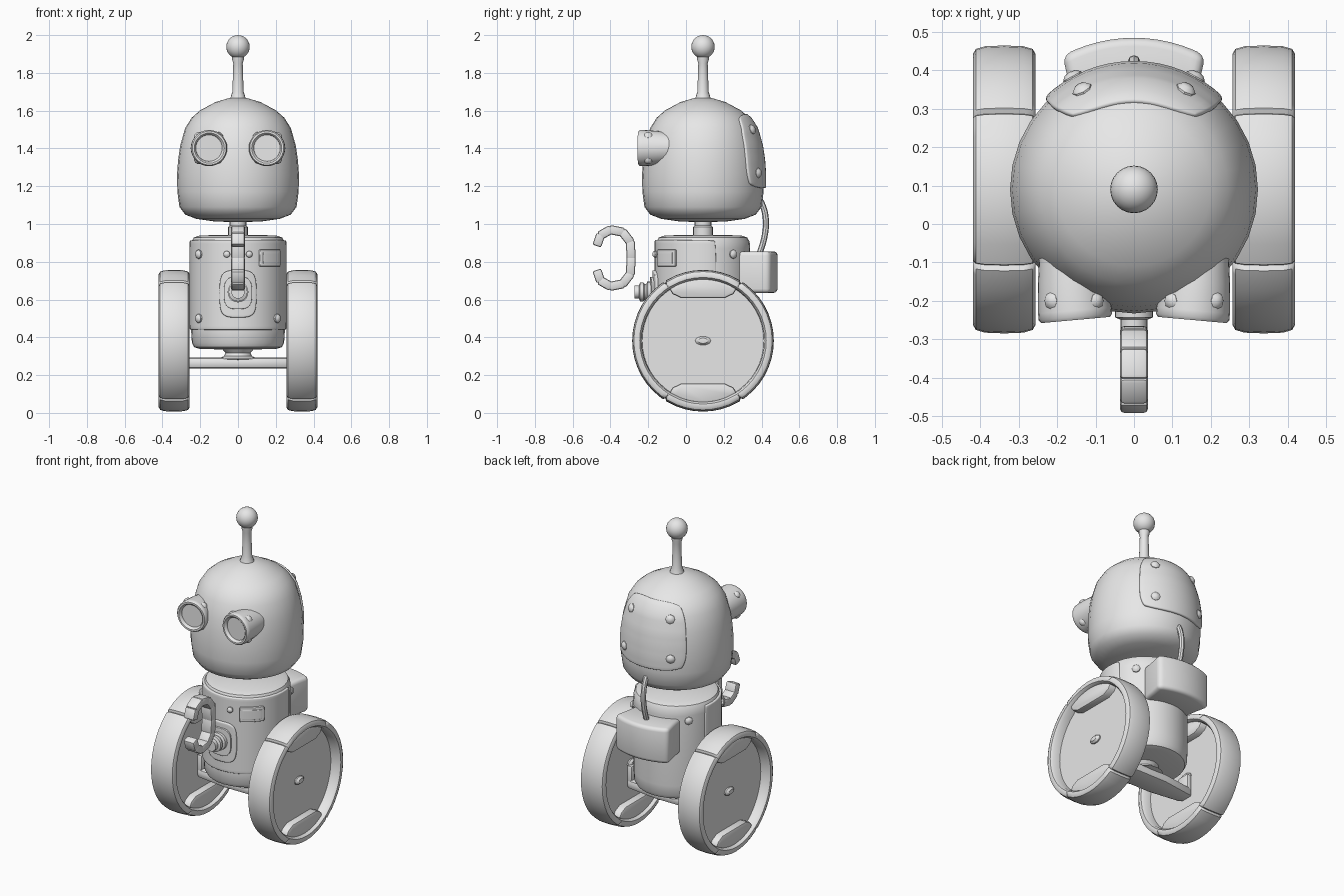
import bpy, bmesh, math
from mathutils import Vector, Matrix

if "Cube" in bpy.data.objects:
    bpy.data.objects.remove(bpy.data.objects["Cube"])

CY = 0.09  # depth of the robot's vertical axis
grey = bpy.data.materials.new("grey")
grey.diffuse_color = (0.8, 0.8, 0.8, 1)
grey.use_nodes = True
grey.node_tree.nodes["Principled BSDF"].inputs["Base Color"].default_value = grey.diffuse_color


def add_object(name, bm):
    mesh = bpy.data.meshes.new(name)
    bm.to_mesh(mesh)
    bm.free()
    mesh.materials.append(grey)
    ob = bpy.data.objects.new(name, mesh)
    bpy.context.collection.objects.link(ob)
    return ob


def bevel(ob, width, segments=2):
    m = ob.modifiers.new("bevel", 'BEVEL')
    m.width, m.segments, m.limit_method, m.angle_limit = width, segments, 'ANGLE', math.radians(40)


def lathe(name, profile, loc=(0, CY, 0), direction=(0, 0, 1), segs=32, angles=None, grooves=()):
    """Turn (radius, height) points about an axis; groove angles dent the outer radius."""
    angles = angles or [2 * math.pi * i / segs for i in range(segs)]
    bm = bmesh.new()
    rows = []
    for a in angles:
        row = []
        for r, h in profile:
            if a in grooves and r > 0.34:
                r -= 0.012
            row.append(bm.verts.new((r * math.cos(a), r * math.sin(a), h)))
        rows.append(row)
    for i, row in enumerate(rows):
        nxt = rows[(i + 1) % len(rows)]
        for j in range(len(profile) - 1):
            bm.faces.new((row[j], nxt[j], nxt[j + 1], row[j + 1]))
    bmesh.ops.remove_doubles(bm, verts=bm.verts, dist=1e-5)
    bmesh.ops.recalc_face_normals(bm, faces=bm.faces)
    rot = Vector(direction).to_track_quat('Z', 'Y').to_matrix().to_4x4()
    bm.transform(Matrix.Translation(loc) @ rot)
    return add_object(name, bm)


def box(name, loc, size, rot=None, width=0.01):
    bm = bmesh.new()
    bmesh.ops.create_cube(bm, size=1)
    bm.transform(Matrix.Translation(loc) @ (rot or Matrix()) @ Matrix.Diagonal((*size, 1)))
    ob = add_object(name, bm)
    bevel(ob, width)
    return ob


def prism(name, points, shift, width, segments=2):
    """Extrude a planar outline of 3D points along a shift vector and round its edges."""
    bm = bmesh.new()
    face = bm.faces.new([bm.verts.new(p) for p in points])
    ext = bmesh.ops.extrude_face_region(bm, geom=[face])["geom"]
    bmesh.ops.translate(bm, verts=[g for g in ext if isinstance(g, bmesh.types.BMVert)], vec=shift)
    bmesh.ops.recalc_face_normals(bm, faces=bm.faces)
    bevel(add_object(name, bm), width, segments)


def patch(name, radius, mid, half, z0, z1, thick, k=0.2, n=16, width=0.01):
    """Curved plate hugging the body; radius is a function of height, angle 0 is the front."""
    bm = bmesh.new()
    grid = []
    for i in range(n + 1):
        u = 2 * i / n - 1
        row = []
        for j in range(n + 1):
            v = 2 * j / n - 1
            a = mid + half * u * math.sqrt(1 - k * v ** 4)
            z = (z0 + z1) / 2 + (z1 - z0) / 2 * v * math.sqrt(1 - k * u ** 4)
            r = radius(z)
            row.append(bm.verts.new((r * math.sin(a), CY - r * math.cos(a), z)))
        grid.append(row)
    for i in range(n):
        for j in range(n):
            bm.faces.new((grid[i][j], grid[i + 1][j], grid[i + 1][j + 1], grid[i][j + 1]))
    ob = add_object(name, bm)
    s = ob.modifiers.new("solid", 'SOLIDIFY')
    s.thickness, s.offset = thick, -1
    bevel(ob, width, 3)


def bolt(name, loc, direction, r=0.024):
    lathe(name, [(0, -r), (r, -r), (r, 0.2 * r), (0.6 * r, 0.6 * r), (0, 0.7 * r)], loc, direction, 8)


def radial(r, a, z):
    return Vector((r * math.sin(a), CY - r * math.cos(a), z)), Vector((math.sin(a), -math.cos(a), 0))


# Head
HEAD = [(0, 1.01), (0.12, 1.013), (0.22, 1.027), (0.28, 1.05), (0.31, 1.09), (0.321, 1.17), (0.323, 1.26),
        (0.317, 1.34), (0.306, 1.415), (0.28, 1.508), (0.245, 1.563), (0.2, 1.602), (0.12, 1.645), (0.05, 1.666),
        (0, 1.67)]


def head_r(z):
    for (r0, h0), (r1, h1) in zip(HEAD, HEAD[1:]):
        if h0 <= z <= h1:
            return r0 + (r1 - r0) * (z - h0) / (h1 - h0)


lathe("head", HEAD)
patch("head_back_panel", lambda z: head_r(z) + 0.012, math.pi, 0.78, 1.19, 1.585, 0.04, 0.2, 16, 0.008)
for s in (-1, 1):
    for z, a in ((1.5, 0.48), (1.27, 0.5)):
        p, d = radial(head_r(z) + 0.008, math.pi + s * a, z)
        bolt("head_bolt", p, d + Vector((0, 0, 0.35 if z > 1.4 else 0)), 0.027)

# Antenna
lathe("antenna_stem", [(0, 1.64), (0.045, 1.65), (0.038, 1.675), (0.03, 1.70), (0.027, 1.78),
                       (0.025, 1.85), (0.031, 1.87), (0.031, 1.9), (0, 1.9)], segs=16)
lathe("antenna_ball", [(0.062 * math.sin(math.pi * i / 14), 1.938 - 0.062 * math.cos(math.pi * i / 14))
                       for i in range(15)], segs=24)

# Eyes: open tubes with recessed lenses and bolts around the rim
for s in (-1, 1):
    d = Vector((-s * 0.09, -1, 0)).normalized()
    loc = Vector((s * 0.152, -0.25, 1.402))
    lathe("eye", [(0, -0.17), (0.08, -0.17), (0.09, -0.1), (0.096, -0.025), (0.096, -0.008), (0.09, 0),
                  (0.08, 0), (0.073, -0.006), (0.07, -0.018), (0, -0.018)], loc, d, 28)
    for a in (0.85, 2.3, 3.99, 5.43):
        out = Vector((math.cos(a) * s, 0, math.sin(a)))
        bolt("eye_bolt", loc - d * 0.05 + out * 0.088, out, 0.022)

# Neck
lathe("neck", [(0, 0.93), (0.052, 0.93), (0.052, 0.985), (0.044, 0.992), (0.044, 1.03), (0, 1.03)], segs=20)

# Body with a shell wrapping most of the way round
lathe("body", [(0, 0.335), (0.2, 0.338), (0.232, 0.348), (0.244, 0.37), (0.248, 0.43), (0.25, 0.87),
               (0.247, 0.905), (0.235, 0.928), (0.2, 0.94), (0, 0.942)])
patch("chest_panel", lambda z: 0.256, 0, 1.85, 0.44, 0.915, 0.03, 0.03, 24, 0.006)
for s in (-1, 1):
    for z in (0.84, 0.5):
        if s < 0 or z < 0.6:
            bolt("chest_bolt", *radial(0.259, s * 0.93, z))
    bolt("small_chest_bolt", *radial(0.262, s * 0.23, 0.84), 0.018)
    bolt("back_bolt", *radial(0.25, math.pi + s * 0.88, 0.84))

# Chest display: raised frame with a plate
patch("display_frame", lambda z: 0.270, 0.72, 0.27, 0.775, 0.865, 0.03, 0.02, 8, 0.004)
patch("display_screen", lambda z: 0.273, 0.72, 0.21, 0.79, 0.85, 0.008, 0.02, 8, 0.002)

# Arm socket
patch("arm_plate", lambda z: 0.268, 0, 0.38, 0.505, 0.755, 0.03, 0.3)
patch("arm_inner_plate", lambda z: 0.28, 0, 0.27, 0.55, 0.72, 0.03, 0.35)
lathe("arm_socket", [(0, -0.02), (0.055, -0.02), (0.055, 0.02), (0.042, 0.026), (0.042, 0.034), (0.05, 0.04),
                     (0.05, 0.058), (0.035, 0.064), (0.035, 0.088), (0, 0.088)],
      (0, -0.185, 0.64), (0, -1, 0), 20)

# Claw: chain of short links forming an open oval
CLAW = [(-0.47, 0.89), (-0.453, 0.94), (-0.40, 0.97), (-0.335, 0.957), (-0.295, 0.905), (-0.29, 0.82),
        (-0.295, 0.735), (-0.335, 0.683), (-0.40, 0.67), (-0.453, 0.70), (-0.47, 0.75)]
for (y0, z0), (y1, z1) in zip(CLAW, CLAW[1:]):
    rot = Matrix.Rotation(math.atan2(z1 - z0, y1 - y0), 4, 'X')
    box("claw_link", (0, (y0 + y1) / 2, (z0 + z1) / 2),
        (0.072, math.hypot(y1 - y0, z1 - z0) + 0.014, 0.048), rot, 0.01)

# Backpack and its cable
arc = [0.49 * (i / 6 - 1) for i in range(13)]
pack = [(0.395 * math.sin(a), CY + 0.395 * math.cos(a), 0.635) for a in arc]
pack += [(0.168, 0.36, 0.635), (0.155, 0.27, 0.635), (-0.155, 0.27, 0.635), (-0.168, 0.36, 0.635)]
prism("backpack", pack, (0, 0, 0.22), 0.022, 3)
curve = bpy.data.curves.new("cable", 'CURVE')
curve.dimensions, curve.bevel_depth, curve.bevel_resolution = '3D', 0.016, 2
curve.use_fill_caps = True
PATH = [(0.385, 0.83), (0.415, 0.93), (0.423, 1.02), (0.405, 1.10), (0.37, 1.16)]
spline = curve.splines.new('BEZIER')
spline.bezier_points.add(len(PATH) - 1)
for bp, (y, z) in zip(spline.bezier_points, PATH):
    bp.co = (0, y, z)
    bp.handle_left_type = bp.handle_right_type = 'AUTO'
spline.resolution_u = 5
curve.materials.append(grey)
bpy.context.collection.objects.link(bpy.data.objects.new("cable", curve))

# Axle plank, tapering to the ends, and its pedestal
lathe("axle_pedestal", [(0, 0.27), (0.11, 0.286), (0.075, 0.30), (0.066, 0.318), (0.09, 0.345), (0, 0.345)], segs=20)
prism("axle_bar", [(x, CY + y, 0.236) for x, y in
                   ((-0.315, -0.05), (-0.1, -0.08), (0.1, -0.08), (0.315, -0.05),
                    (0.315, 0.05), (0.1, 0.08), (-0.1, 0.08), (-0.315, 0.05))], (0, 0, 0.056), 0.018)

# Wheels with grooved tyres, end shelves and hubs
GROOVES = [math.radians(a) for a in (57, 123, 237, 303)]
ANGLES = [2 * math.pi * i / 48 for i in range(48)]
ANGLES = sorted([a for a in ANGLES if min(abs(a - g) for g in GROOVES) > 0.06]
                + GROOVES + [g + e for g in GROOVES for e in (-0.025, 0.025)])
DISC = 0.02
SIDE = [(0, DISC), (0.322, DISC), (0.325, 0.066), (0.335, 0.08), (0.352, 0.082), (0.366, 0.074), (0.373, 0.05)]
TYRE = SIDE + [(0.375, 0)] + [(r, -h) for r, h in reversed(SIDE)]
for s in (-1, 1):
    hub = Vector((s * 0.338, CY, 0.382))
    lathe("wheel", TYRE, hub, (s, 0, 0), angles=ANGLES, grooves=GROOVES)
    box("axle_upright", (s * 0.301, CY, 0.31), (0.036, 0.09, 0.14), width=0.012)
    for side in (-1, 1):
        cap = lathe("hub_cap", [(0, -0.01), (0.03, -0.01), (0.03, 0.008), (0.018, 0.02), (0, 0.022)],
                    (0, 0, 0), (side, 0, 0), 10)
        cap.location = hub + Vector((side * DISC, 0, 0))
        cap.scale = (1, 1.4, 0.8)
    for up in (-1, 1):
        arc = [math.radians(33) * (i / 5 - 1) for i in range(11)]
        outline = [(0.328 * math.sin(a), 0.328 * math.cos(a)) for a in arc]
        outline += [(0.16, 0.247), (0.115, 0.226), (-0.115, 0.226), (-0.16, 0.247)]
        prism("wheel_shelf", [(hub.x - 0.065, CY + y, hub.z + up * z) for y, z in outline], (0.13, 0, 0), 0.012)

# Bake modifiers and smooth the rounded surfaces
bpy.ops.object.select_all(action='SELECT')
bpy.context.view_layer.objects.active = bpy.data.objects["head"]
bpy.ops.object.convert(target='MESH')
bpy.ops.object.shade_smooth_by_angle(angle=math.radians(38))
